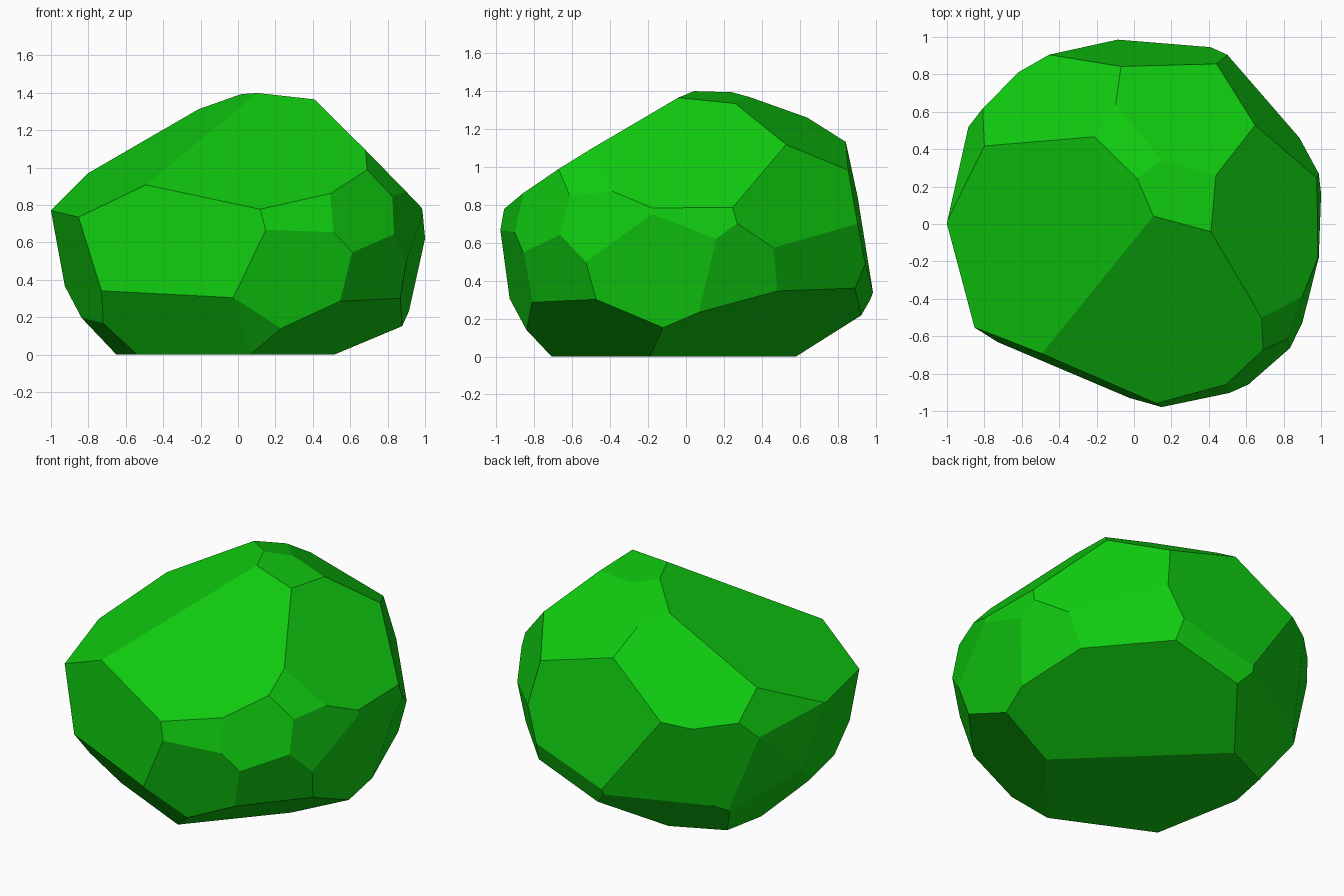
import bpy
import bmesh
from mathutils import Vector

# Remove the default object if the scene has it
default = bpy.data.objects.get("Cube")
if default:
    bpy.data.objects.remove(default, do_unlink=True)


def make_material(name, color):
    material = bpy.data.materials.new(name)
    material.use_nodes = True
    material.diffuse_color = color
    shader = material.node_tree.nodes["Principled BSDF"]
    shader.inputs["Base Color"].default_value = color
    shader.inputs["Roughness"].default_value = 0.9
    return material


def chip(bm, center, facet):
    """Slice off everything beyond the plane facet . (p - center) = 1."""
    normal = Vector(facet)
    touch = center + normal / normal.length_squared
    cut = bmesh.ops.bisect_plane(
        bm,
        geom=bm.verts[:] + bm.edges[:] + bm.faces[:],
        dist=0.00001,
        plane_co=touch,
        plane_no=normal.normalized(),
        clear_outer=True,
    )
    rim = [e for e in cut["geom_cut"] if isinstance(e, bmesh.types.BMEdge)]
    if any(edge.is_boundary for edge in rim):
        bmesh.ops.contextual_create(bm, geom=rim)


# Chipped facets of the boulder, grouped by the side they face.
# Each vector points outwards, its length is one over the facet's distance.
crown = [
    (0.19, 0.124, 1.395),
    (-0.044, 0.424, 1.295),
    (0.306, 0.649, 1.1),
    (-0.59, 0.666, 0.923),
    (-0.889, -0.336, 1.583),
    (-0.085, -0.932, 1.5),
    (0.94, 0.01, 0.924),
]
front_side = [
    (-0.46, -1.094, 0.072),
    (0.198, -0.984, -0.227),
    (0.216, -0.997, 0.236),
    (0.591, -0.784, 0.225),
    (0.676, -0.633, -0.285),
]
plus_x_side = [
    (0.837, -0.353, 0.641),
    (0.946, -0.329, 0.124),
    (1.002, -0.111, -0.196),
    (1.008, 0.014, 0.132),
    (0.928, 0.311, -0.28),
]
back_side = [
    (0.836, 0.644, 0.284),
    (0.742, 0.696, -0.181),
    (0.029, 1.089, 0.196),
    (0.18, 0.901, -0.353),
    (-0.47, 0.9, -0.2),
    (-0.718, 0.703, -0.127),
]
minus_x_side = [
    (-0.966, 0.272, 0.42),
    (-1.008, 0.209, -0.119),
    (-0.939, 0.329, -0.263),
    (-1.019, -0.254, -0.268),
]
undercut = [
    (-0.365, -0.779, -0.675),
    (-0.121, -0.808, -0.622),
    (0.483, -0.418, -0.96),
    (0.431, 0.445, -1.233),
    (-0.332, 0.705, -0.711),
    (-0.835, 0.164, -0.616),
    (-0.701, -0.133, -0.808),
]

# Rough block standing on the ground, then chipped on every side
core = Vector((0, 0, 0.7))
bm = bmesh.new()
bmesh.ops.create_cube(bm, size=4)
bmesh.ops.translate(bm, verts=bm.verts[:], vec=(0, 0, 2))
for group in (crown, front_side, plus_x_side, back_side, minus_x_side, undercut):
    for facet in group:
        chip(bm, core, facet)

# Tidy the mesh and keep every facet flat
bmesh.ops.remove_doubles(bm, verts=bm.verts[:], dist=0.002)
bmesh.ops.recalc_face_normals(bm, faces=bm.faces[:])
for face in bm.faces:
    face.smooth = False

mesh = bpy.data.meshes.new("boulder")
bm.to_mesh(mesh)
bm.free()
mesh.materials.append(make_material("bright green", (0.005, 0.6, 0.005, 1)))
boulder = bpy.data.objects.new("boulder", mesh)
bpy.context.collection.objects.link(boulder)
